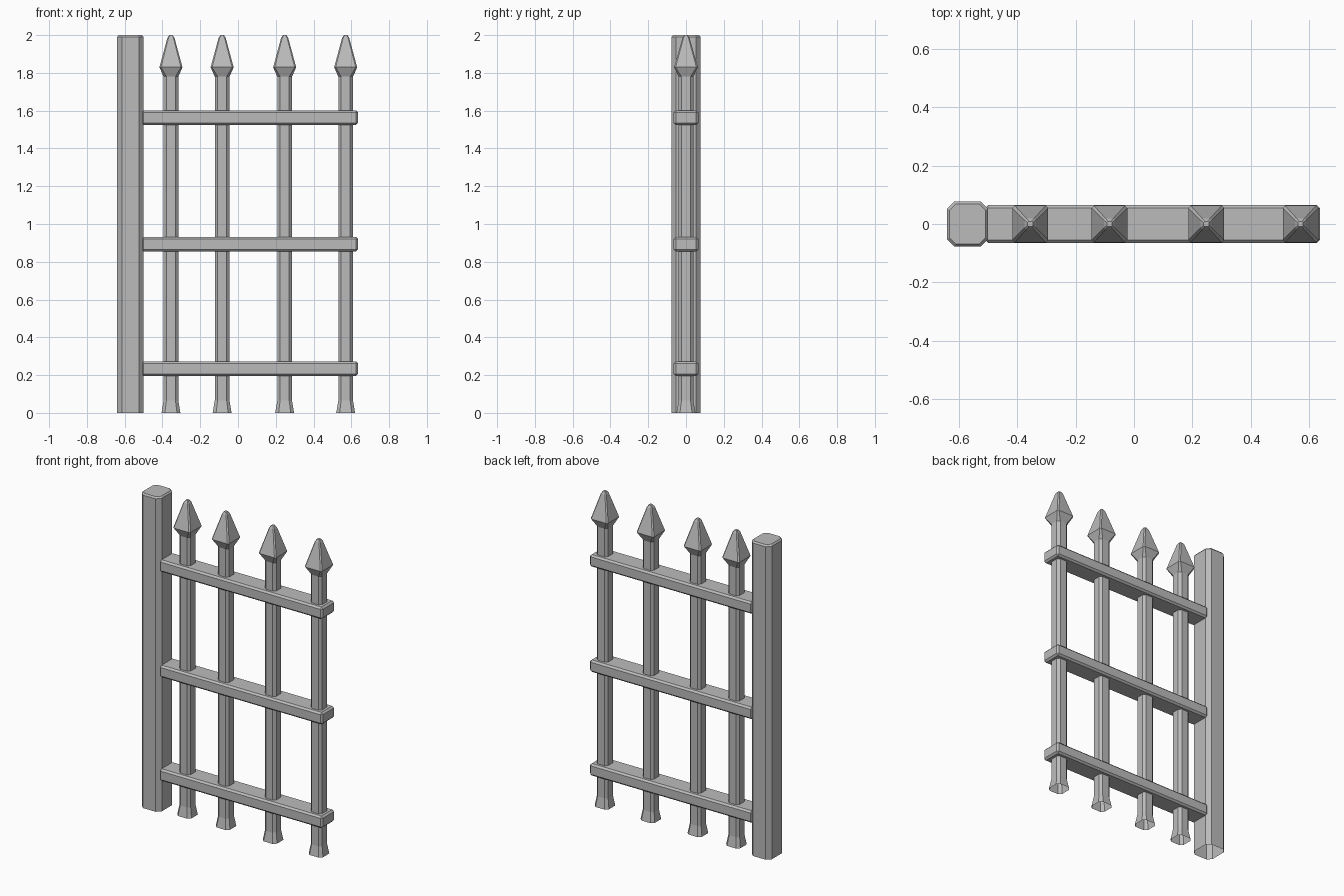
import bpy
import bmesh

cube = bpy.data.objects.get("Cube")
if cube:
    bpy.data.objects.remove(cube, do_unlink=True)

iron = bpy.data.materials.new("grey_iron")
iron.use_nodes = True
GREY = (0.5, 0.5, 0.5, 1)
iron.diffuse_color = GREY
iron.node_tree.nodes["Principled BSDF"].inputs["Base Color"].default_value = GREY


def finish(bm, name):
    bmesh.ops.recalc_face_normals(bm, faces=bm.faces[:])
    mesh = bpy.data.meshes.new(name)
    bm.to_mesh(mesh)
    bm.free()
    mesh.materials.append(iron)
    obj = bpy.data.objects.new(name, mesh)
    bpy.context.collection.objects.link(obj)
    return obj


def ring(bm, x, hx, hy, cut, z):
    """Rectangle with chamfered corners."""
    a, b = hx - cut, hy - cut
    outline = [(hx, -b), (hx, b), (a, hy), (-a, hy),
               (-hx, b), (-hx, -b), (-a, -hy), (a, -hy)]
    return [bm.verts.new((x + px, py, z)) for px, py in outline]


def column(name, x, profile):
    """Stack chamfered rings; the top is capped and the foot left open."""
    bm = bmesh.new()
    rings = [ring(bm, x, *level) for level in profile]
    for low, high in zip(rings, rings[1:]):
        for i in range(8):
            j = (i + 1) % 8
            bm.faces.new((low[i], low[j], high[j], high[i]))
    bm.faces.new(rings[-1])
    return finish(bm, name)


def rail(name, z):
    """Horizontal bar with a chamfer on every edge."""
    bm = bmesh.new()
    bmesh.ops.create_cube(bm, size=1)
    for v in bm.verts:
        v.co = (0.063 + v.co.x * 1.146, v.co.y * 0.13, z + v.co.z * 0.076)
    bmesh.ops.bevel(bm, geom=bm.edges[:], offset=0.011, segments=1,
                    affect='EDGES', profile=0.5)
    return finish(bm, name)


# Hinge post
column("post", -0.57, [(0.07, 0.077, 0.025, 0),
                       (0.07, 0.077, 0.025, 1.99),
                       (0.062, 0.069, 0.022, 2.0)])

# Upright bars: flared foot, shaft and spear head
BAR = [(0.05, 0.05, 0.018, 0), (0.039, 0.039, 0.015, 0.065),
       (0.039, 0.039, 0.015, 1.78), (0.061, 0.063, 0.008, 1.83),
       (0.019, 0.019, 0.006, 1.985), (0.009, 0.009, 0.004, 2.0)]
for n, x in enumerate((-0.355, -0.084, 0.247, 0.57), 1):
    column(f"spear_bar_{n}", x, BAR)

# Cross rails
for name, z in (("bottom_rail", 0.234), ("middle_rail", 0.893), ("top_rail", 1.563)):
    rail(name, z)
